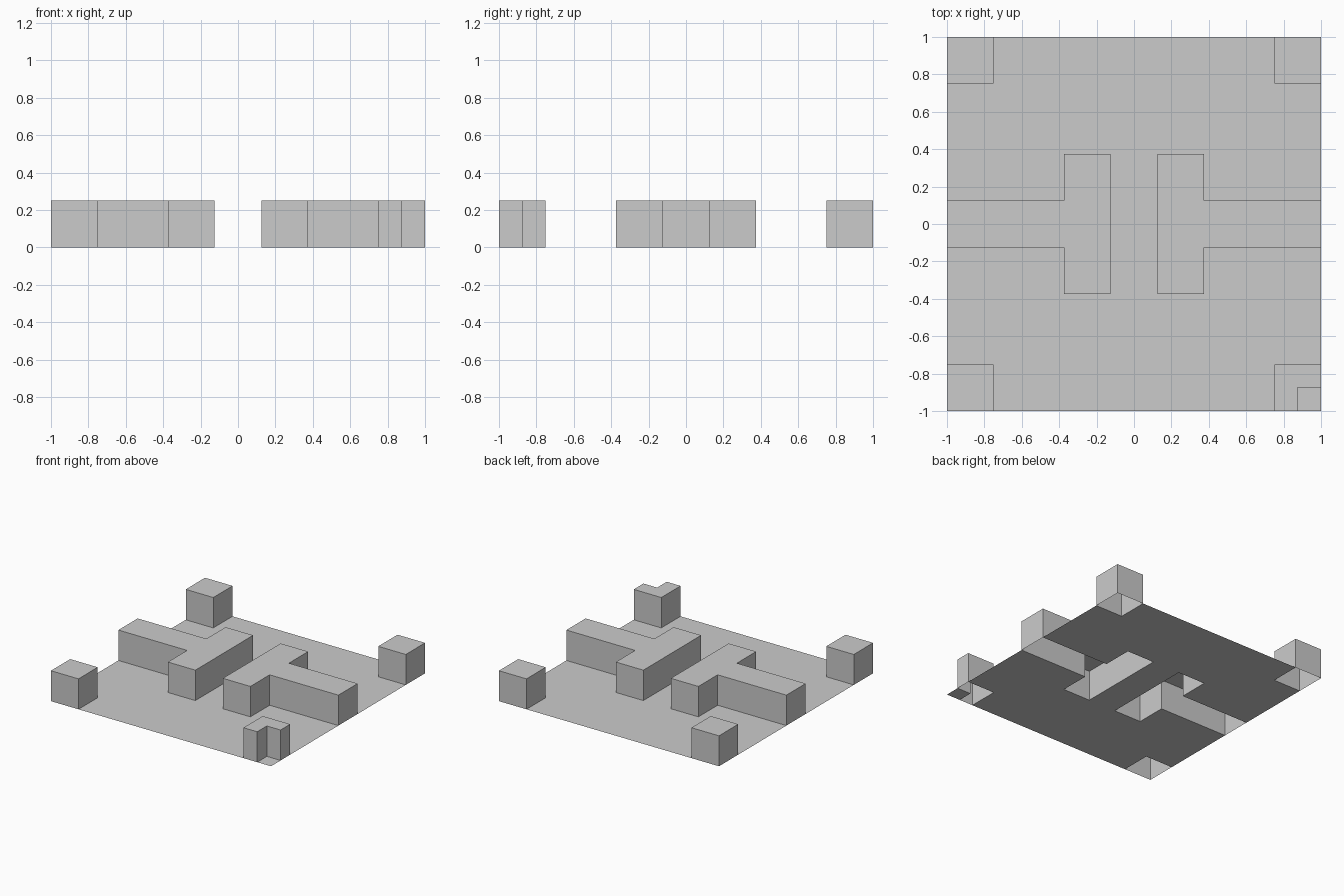
import bpy
import bmesh

if "Cube" in bpy.data.objects:
    bpy.data.objects.remove(bpy.data.objects["Cube"])

HEIGHT = 0.25
XS = [-1, -0.75, -0.375, -0.125, 0.125, 0.375, 0.75, 0.875, 1]
YS = [-1, -0.875, -0.75, -0.375, -0.125, 0.125, 0.375, 0.75, 1]


def level(x, y):
    """Height of the sheet at a plan position."""
    if abs(x) > 1 or abs(y) > 1:
        return 0.0
    notch = x > 0.875 and y < -0.875
    corner = abs(x) > 0.75 and abs(y) > 0.75 and not notch
    t_bar = 0.125 < abs(x) < 0.375 and abs(y) < 0.375
    t_stem = abs(x) > 0.375 and abs(y) < 0.125
    return HEIGHT if corner or t_bar or t_stem else 0.0


bm = bmesh.new()


def quad(*points):
    return bm.faces.new([bm.verts.new(p) for p in points])


e = 0.01
# Floor and raised tops (raised areas are open underneath)
for x0, x1 in zip(XS, XS[1:]):
    for y0, y1 in zip(YS, YS[1:]):
        z = level((x0 + x1) / 2, (y0 + y1) / 2)
        quad((x0, y0, z), (x1, y0, z), (x1, y1, z), (x0, y1, z))

# Walls facing along x
for x in XS:
    for y0, y1 in zip(YS, YS[1:]):
        m = (y0 + y1) / 2
        a, b = level(x - e, m), level(x + e, m)
        if a != b:
            quad((x, y0, b), (x, y1, b), (x, y1, a), (x, y0, a))

# Walls facing along y
for y in YS:
    for x0, x1 in zip(XS, XS[1:]):
        m = (x0 + x1) / 2
        a, b = level(m, y - e), level(m, y + e)
        if a != b:
            quad((x0, y, a), (x1, y, a), (x1, y, b), (x0, y, b))

# Weld into one sheet; wall winding makes all normals face up or outward
bmesh.ops.remove_doubles(bm, verts=bm.verts, dist=0.0001)
bm.normal_update()
for f in bm.faces:
    n, c = f.normal, f.calc_center_median()
    if abs(n.z) < 0.5 and level(c.x + n.x * e, c.y + n.y * e) > 0:
        f.normal_flip()

mesh = bpy.data.meshes.new("embossed_tile")
bm.to_mesh(mesh)
bm.free()
tile = bpy.data.objects.new("embossed_tile", mesh)
bpy.context.collection.objects.link(tile)
